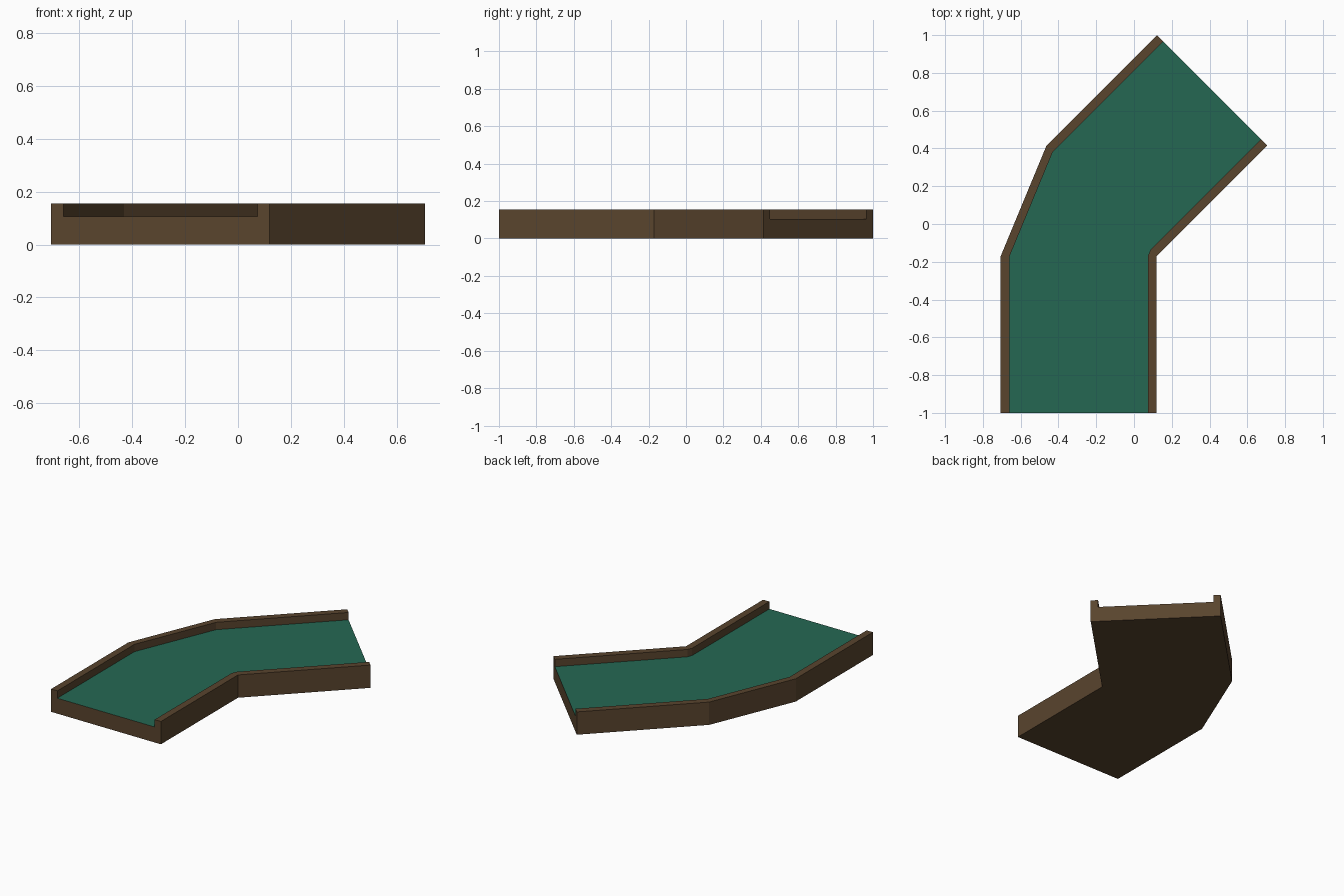
import bpy, bmesh, math

if "Cube" in bpy.data.objects:
    bpy.data.objects.remove(bpy.data.objects["Cube"])

WIDTH, RAIL, FLOOR_Z, TOP_Z, RUN = 0.826, 0.047, 0.105, 0.155, 0.829
PIVOT = (0.12, -0.171)            # inside corner of the bend


def material(name, rgb):
    m = bpy.data.materials.new(name)
    m.diffuse_color = (*rgb, 1)
    m.use_nodes = True
    m.node_tree.nodes["Principled BSDF"].inputs["Base Color"].default_value = m.diffuse_color
    return m


brown = material("dark brown wood", (0.100, 0.058, 0.027))
green = material("green turf", (0.0185, 0.137, 0.086))

# U-shaped cross-section: distance out from the bend pivot, height
section = [(0, 0), (0, TOP_Z), (RAIL, TOP_Z), (RAIL, FLOOR_Z),
           (WIDTH - RAIL, FLOOR_Z), (WIDTH - RAIL, TOP_Z),
           (WIDTH, TOP_Z), (WIDTH, 0)]

# Stations along the lane: (turn angle, distance along the lane direction)
turn = math.radians(45)
stations = [(0, -RUN), (0, 0), (turn, 0), (turn, RUN)]

bm = bmesh.new()
rings = []
for a, d in stations:
    c, s = math.cos(a), math.sin(a)
    rings.append([bm.verts.new((PIVOT[0] - r * c + d * s,
                                PIVOT[1] + r * s + d * c, z))
                  for r, z in section])

# Skin between stations, then cap both ends
n = len(section)
for r0, r1 in zip(rings, rings[1:]):
    for i in range(n):
        j = (i + 1) % n
        bm.faces.new((r0[i], r0[j], r1[j], r1[i]))
bm.faces.new(rings[0])
bm.faces.new(rings[-1])
bmesh.ops.remove_doubles(bm, verts=bm.verts, dist=1e-4)   # sharp inside corner
bmesh.ops.recalc_face_normals(bm, faces=bm.faces)

# Turf: faces lying flat at floor height
for f in bm.faces:
    if all(abs(v.co.z - FLOOR_Z) < 1e-4 for v in f.verts):
        f.material_index = 1

mesh = bpy.data.meshes.new("curved_lane")
bm.to_mesh(mesh)
bm.free()
mesh.materials.append(brown)
mesh.materials.append(green)
lane = bpy.data.objects.new("curved_lane", mesh)
bpy.context.collection.objects.link(lane)
